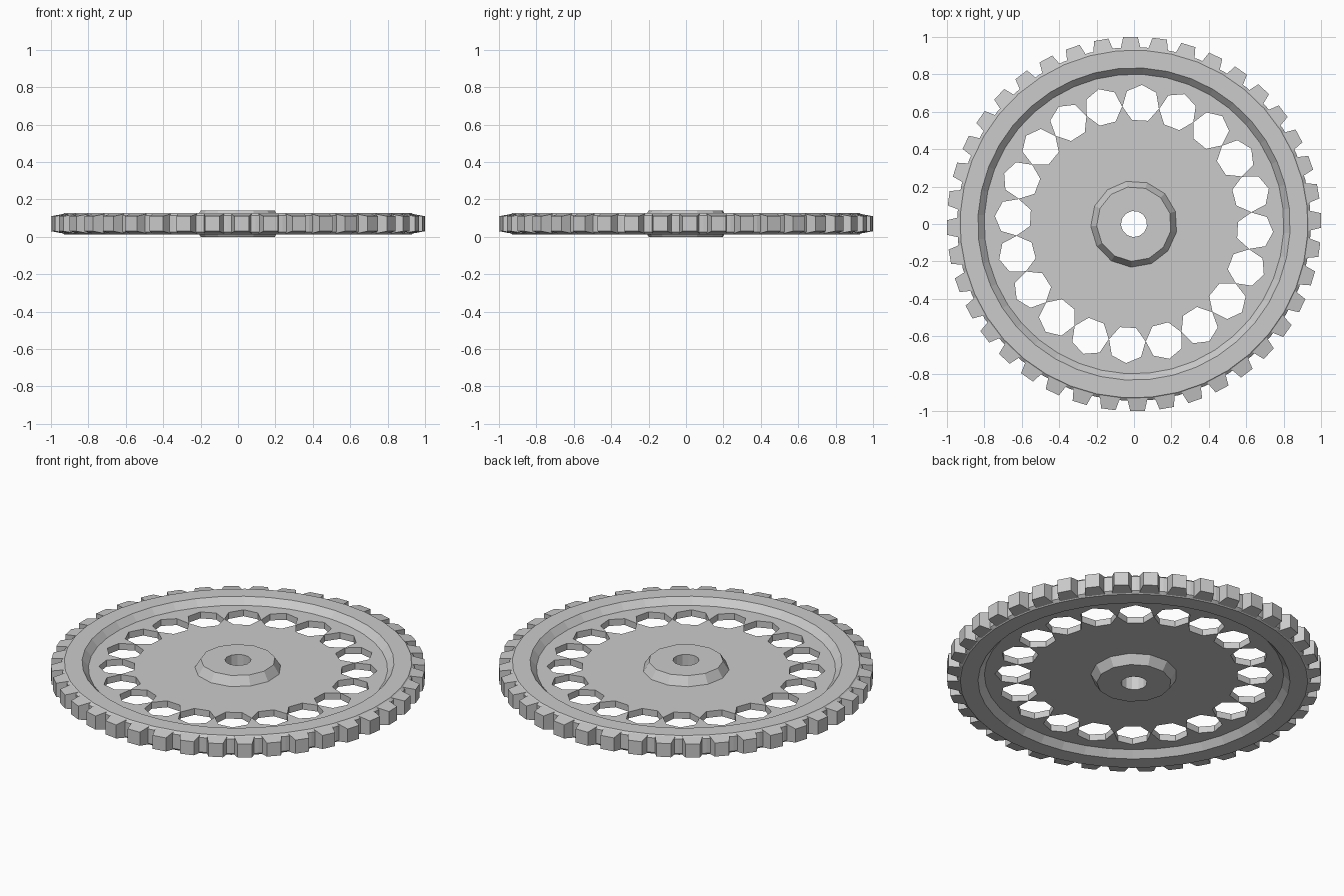
import bpy, bmesh
from math import cos, sin, radians, tau
from mathutils import Matrix

if "Cube" in bpy.data.objects:
    bpy.data.objects.remove(bpy.data.objects["Cube"])

MID = 0.07        # mid-plane height of the wheel
WEB = 0.019       # half thickness of the web
TEETH, HOLES = 40, 20


def from_bmesh(name, bm):
    bmesh.ops.recalc_face_normals(bm, faces=bm.faces)
    mesh = bpy.data.meshes.new(name)
    bm.to_mesh(mesh)
    bm.free()
    obj = bpy.data.objects.new(name, mesh)
    bpy.context.collection.objects.link(obj)
    return obj


def lathe(name, profile, sides, start):
    """Revolve a closed (radius, height from mid-plane) profile around z."""
    bm = bmesh.new()
    rings = []
    for i in range(sides):
        a = radians(start) + tau * i / sides
        rings.append([bm.verts.new((r * cos(a), r * sin(a), MID + h)) for r, h in profile])
    n = len(profile)
    for i in range(sides):
        p, q = rings[i], rings[(i + 1) % sides]
        for j in range(n):
            k = (j + 1) % n
            bm.faces.new((p[j], q[j], q[k], p[k]))
    return from_bmesh(name, bm)


# Rim with bevelled outer edges and sloped inner walls
lathe("rim", [(0.80, -0.018), (0.835, -0.057), (0.930, -0.057), (0.946, -0.043),
              (0.946, 0.043), (0.930, 0.057), (0.835, 0.057), (0.80, 0.018)],
      TEETH, 1.1 + 4.5)

# Hub with sloped sides and an axle bore
lathe("hub", [(0.07, -0.07), (0.20, -0.07), (0.232, -0.018), (0.232, 0.018),
              (0.20, 0.07), (0.07, 0.07)], 13, 100)

# Web plate: one wedge per seven-sided hole, split into an inner and outer half
bm = bmesh.new()


def at(radius, angle):
    return (radius * cos(angle), radius * sin(angle), MID - WEB)


HOLE_R, RING_R, half = 0.100, 0.645, tau / HOLES / 2
for i in range(HOLES):
    a = radians(-3.3) + tau * i / HOLES
    hole = []
    for k in range(7):
        b = a + tau * k / 7
        hole.append((RING_R * cos(a) + HOLE_R * cos(b),
                     RING_R * sin(a) + HOLE_R * sin(b), MID - WEB))
    low, high = a - half, a + half
    # Hole corners 2 and 5 lie next to the wedge sides
    outer = [at(0.638, low), at(0.812, low), at(0.812, high), at(0.638, high),
             hole[2], hole[1], hole[0], hole[6], hole[5]]
    inner = [at(0.638, high), at(0.15, high), at(0.15, low), at(0.638, low),
             hole[5], hole[4], hole[3], hole[2]]
    for loop in (outer, inner):
        bm.faces.new([bm.verts.new(p) for p in loop])
bmesh.ops.remove_doubles(bm, verts=bm.verts, dist=0.0001)
bmesh.ops.dissolve_limit(bm, angle_limit=0.01, verts=[],
                         edges=[e for e in bm.edges if len(e.link_faces) == 2
                                and e.calc_length() < 0.01])
ext = bmesh.ops.extrude_face_region(bm, geom=bm.faces[:], use_keep_orig=True)
bmesh.ops.translate(bm, vec=(0, 0, 2 * WEB),
                    verts=[g for g in ext["geom"] if isinstance(g, bmesh.types.BMVert)])
from_bmesh("web", bm)

# Teeth: tapered blocks around the rim
bm = bmesh.new()
for i in range(TEETH):
    turn = Matrix.Rotation(radians(1.1) + tau * i / TEETH, 4, 'Z')
    cube = bmesh.ops.create_cube(bm, size=2)["verts"]
    for v in cube:
        r, w, h = (1.0, 0.039, 0.040) if v.co.x > 0 else (0.93, 0.055, 0.053)
        v.co = (r, w * v.co.y, MID + h * v.co.z)
    bmesh.ops.transform(bm, matrix=turn, verts=cube)
from_bmesh("teeth", bm)
